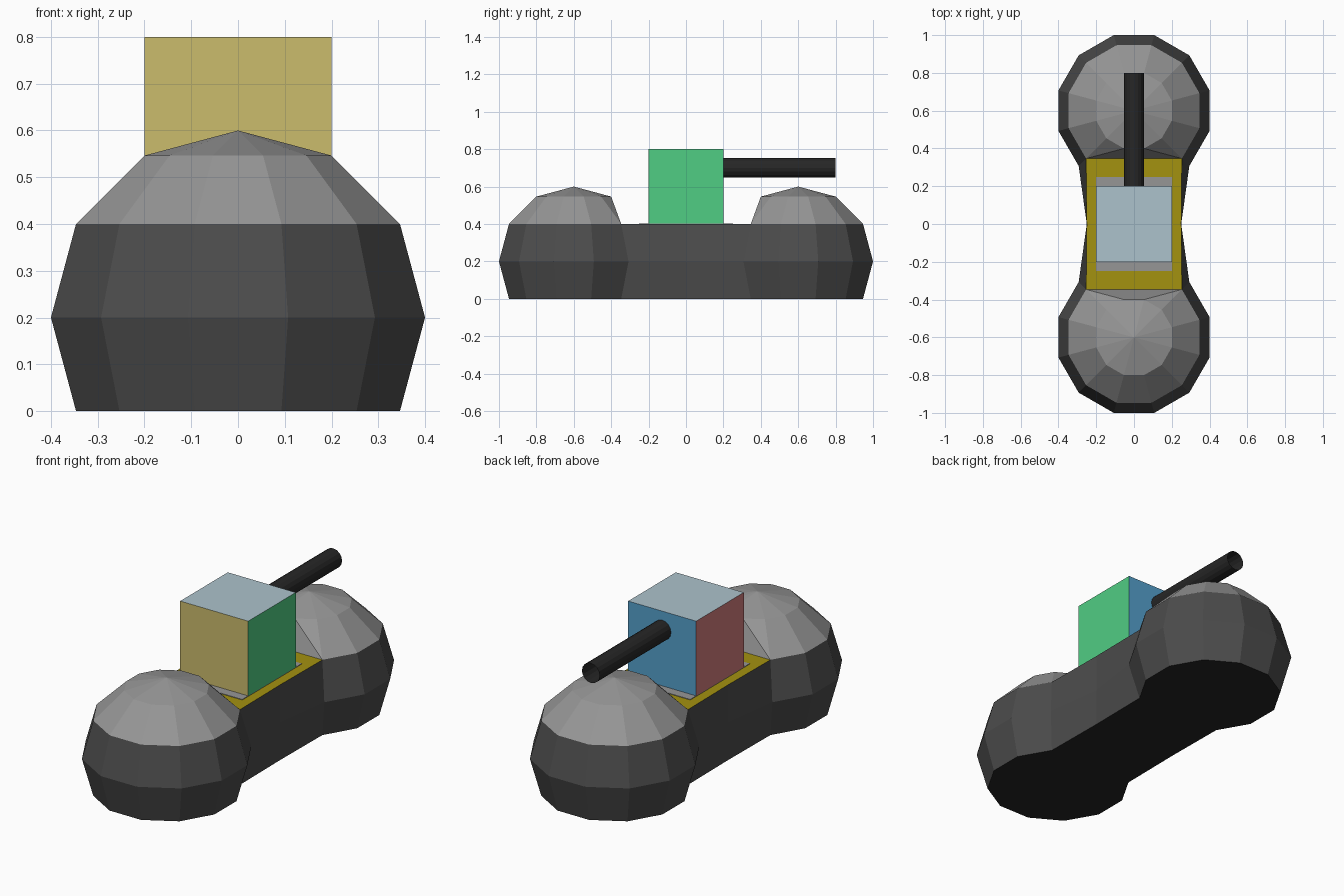
import bpy, bmesh, math
from mathutils import Matrix

if "Cube" in bpy.data.objects:
    bpy.data.objects.remove(bpy.data.objects["Cube"])


def material(name, r, g, b):
    def lin(c):
        c /= 255
        return c / 12.92 if c <= 0.04045 else ((c + 0.055) / 1.055) ** 2.4
    m = bpy.data.materials.new(name)
    m.diffuse_color = (lin(r), lin(g), lin(b), 1)
    m.use_nodes = True
    m.node_tree.nodes["Principled BSDF"].inputs["Base Color"].default_value = m.diffuse_color
    return m


dark = material("dark grey", 76, 76, 76)
light = material("light grey", 150, 150, 150)
black = material("near black", 38, 38, 38)
mustard = material("mustard", 163, 146, 16)
khaki = material("khaki", 203, 188, 108)
green = material("green", 80, 205, 132)
blue = material("blue", 85, 160, 204)
red = material("dusty red", 210, 124, 124)
pale = material("pale blue", 172, 194, 204)


def finish(name, bm, mats):
    bmesh.ops.recalc_face_normals(bm, faces=bm.faces)
    me = bpy.data.meshes.new(name)
    bm.to_mesh(me)
    bm.free()
    for m in mats:
        me.materials.append(m)
    ob = bpy.data.objects.new(name, me)
    bpy.context.collection.objects.link(ob)
    return ob


# Hull: two faceted domes joined by a pinched waist
bm = bmesh.new()


def face(verts, mat):
    f = bm.faces.new(verts)
    f.material_index = mat


def arc(cy, start, count, lat):
    # points on a 12-sided ring whose flats touch the sphere of radius 0.4
    r = 0.4 * math.cos(math.radians(lat)) / math.cos(math.radians(15))
    z = 0.2 + 0.4 * math.sin(math.radians(lat))
    angs = [math.radians(start + 30 * i) for i in range(count)]
    return [bm.verts.new((r * math.cos(a), cy + r * math.sin(a), z)) for a in angs]


loops = []
for lat, z in ((-30, 0), (0, 0.2), (30, 0.4)):
    loops.append(arc(0.6, -45, 10, lat) + [bm.verts.new((-0.25, 0, z))]
                 + arc(-0.6, 135, 10, lat) + [bm.verts.new((0.25, 0, z))])
for lo, hi in zip(loops, loops[1:]):
    for i in range(22):
        j = (i + 1) % 22
        face((lo[i], lo[j], hi[j], hi[i]), 0)
face(loops[0], 2)
rim = loops[2]
face([rim[i] for i in (0, 9, 10, 11, 20, 21)], 3)

# Dome caps, with the inner side cut back to the deck
for cy, start, base in ((0.6, -45, 0), (-0.6, 135, 11)):
    cap = arc(cy, start, 12, 60)
    edge = rim[base:base + 10]
    apex = bm.verts.new((0, cy, 0.6))
    for i in range(12):
        face((cap[i], cap[(i + 1) % 12], apex), 1)
    for i in range(9):
        face((edge[i], edge[i + 1], cap[i + 1], cap[i]), 1)
    face((edge[9], cap[10], cap[9]), 1)
    face((edge[9], edge[0], cap[11], cap[10]), 1)
    face((edge[0], cap[0], cap[11]), 1)
finish("hull", bm, [dark, light, black, mustard])


def box(name, size, centre, mats):
    b = bmesh.new()
    bmesh.ops.create_cube(b, size=1, matrix=Matrix.Translation(centre)
                          @ Matrix.Diagonal((*size, 1)))
    return finish(name, b, mats)


# Grey plate on the deck
box("deck_plate", (0.4, 0.5, 0.004), (0, 0, 0.401), [light])

# Turret box, one colour per direction
turret = box("turret", (0.4, 0.4, 0.4), (0, 0, 0.6), [khaki, green, blue, red, pale, dark])
for p in turret.data.polygons:
    n = p.normal
    if abs(n.z) > 0.5:
        p.material_index = 4 if n.z > 0 else 5
    elif abs(n.y) > 0.5:
        p.material_index = 0 if n.y < 0 else 2
    else:
        p.material_index = 1 if n.x > 0 else 3

# Open gun barrel pointing to the back
bm = bmesh.new()
bmesh.ops.create_cone(bm, cap_ends=False, segments=16, radius1=0.052, radius2=0.052, depth=0.6,
                      matrix=Matrix.Translation((0, 0.5, 0.7)) @ Matrix.Rotation(math.pi / 2, 4, 'X'))
finish("barrel", bm, [black])
